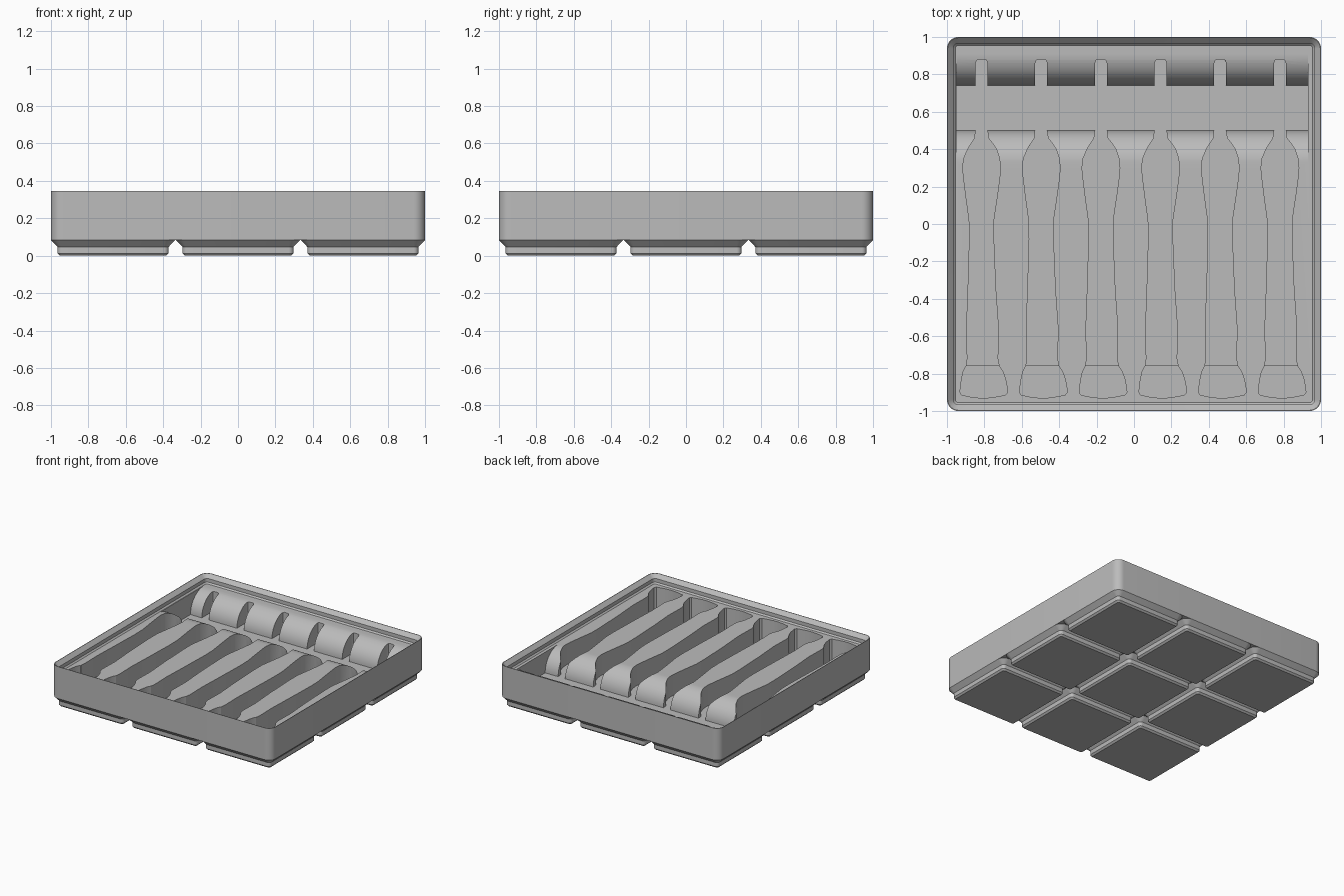
import bpy, bmesh, math

if "Cube" in bpy.data.objects:
    bpy.data.objects.remove(bpy.data.objects["Cube"])

FLOOR, HEAD_FLOOR, TOP, RIM = 0.105, 0.092, 0.275, 0.345
BASE = 0.083

grey = bpy.data.materials.new("light_grey")
grey.diffuse_color = (0.5, 0.5, 0.5, 1)
grey.use_nodes = True
grey.node_tree.nodes["Principled BSDF"].inputs["Base Color"].default_value = grey.diffuse_color


def finish(bm, name):
    bmesh.ops.recalc_face_normals(bm, faces=bm.faces)
    me = bpy.data.meshes.new(name)
    bm.to_mesh(me)
    bm.free()
    me.materials.append(grey)
    ob = bpy.data.objects.new(name, me)
    bpy.context.collection.objects.link(ob)
    return ob


def loft(name, rings):
    """Skin rings of equal point count and cap both ends."""
    bm = bmesh.new()
    loops = [[bm.verts.new(p) for p in ring] for ring in rings]
    n = len(loops[0])
    for a, b in zip(loops, loops[1:]):
        for i in range(n):
            j = (i + 1) % n
            bm.faces.new((a[i], a[j], b[j], b[i]))
    bm.faces.new(loops[0])
    bm.faces.new(loops[-1])
    return finish(bm, name)


def rounded_square(cx, cy, half, r, z, seg=8):
    pts = []
    for k, (sx, sy) in enumerate([(1, 1), (-1, 1), (-1, -1), (1, -1)]):
        for i in range(seg + 1):
            a = math.pi / 2 * (k + i / seg)
            pts.append((cx + sx * (half - r) + r * math.cos(a),
                        cy + sy * (half - r) + r * math.sin(a), z))
    return pts


def smooth(ob):
    bpy.ops.object.select_all(action='DESELECT')
    ob.select_set(True)
    bpy.context.view_layer.objects.active = ob
    bpy.ops.object.shade_smooth_by_angle(angle=math.radians(30))


def prism(name, pts, z0):
    return loft(name, [[(x, y, z) for x, y in pts] for z in (z0, TOP + 0.03)])


# Tray body with stacking lip: (inset, height) from underside, over the rim, to the deck
profile = [(0, BASE), (0, RIM), (0.004, RIM), (0.034, 0.315), (0.034, 0.286), (0.045, TOP)]
tray = loft("tray_body", [rounded_square(0, 0, 1 - d, 0.062 - d, z) for d, z in profile])

# Finger trough with convex rounded edges
R = TOP - FLOOR
arc = [math.pi / 2 * i / 16 for i in range(17)]
front = [(0.5 - R + R * math.cos(a), FLOOR + R * math.sin(a)) for a in arc]
back = [(0.74 + R - R * math.cos(a), FLOOR + R * math.sin(a)) for a in arc]
section = (front + [(0.5 - R, TOP + 0.03), (0.74 + R, TOP + 0.03)] + back[::-1])
cutters = [loft("trough_cutter", [[(x, y, z) for y, z in section] for x in (-0.95, 0.93)])]

# Tool pocket outlines: (y, left, right) from the shaft centre line
handle = [(0.88, -0.018, 0.018), (0.875, -0.026, 0.026), (0.86, -0.032, 0.032),
          (0.50, -0.032, 0.032), (0.46, -0.036, 0.036), (0.43, -0.056, 0.060),
          (0.40, -0.074, 0.080), (0.35, -0.095, 0.096), (0.30, -0.101, 0.101),
          (0.25, -0.096, 0.097), (0.16, -0.085, 0.085), (0.02, -0.066, 0.064),
          (-0.08, -0.064, 0.064), (-0.35, -0.072, 0.075), (-0.56, -0.080, 0.090),
          (-0.72, -0.076, 0.086), (-0.76, -0.082, 0.094), (-0.77, -0.082, 0.094)]
head = [(-0.76, -0.083, 0.095), (-0.79, -0.098, 0.114), (-0.83, -0.107, 0.128),
        (-0.87, -0.113, 0.136), (-0.90, -0.115, 0.139), (-0.914, -0.107, 0.128),
        (-0.924, -0.060, 0.075), (-0.93, -0.010, 0.030)]
for i in range(6):
    cx = -0.815 + 0.319 * i
    for label, rows, z in (("handle", handle, FLOOR), ("head", head, HEAD_FLOOR)):
        pts = [(cx + l, y) for y, l, r in rows] + [(cx + r, y) for y, l, r in rows[::-1]]
        cutters.append(prism(label + "_cutter", pts, z))

# Cut the trough and pockets out of the body
for c in cutters:
    mod = tray.modifiers.new("cut", 'BOOLEAN')
    mod.operation, mod.solver, mod.object = 'DIFFERENCE', 'EXACT', c
    c.hide_render = True
bpy.context.view_layer.update()
cut = bpy.data.meshes.new_from_object(
    tray.evaluated_get(bpy.context.evaluated_depsgraph_get()))
tray.modifiers.clear()
tray.data = cut
for c in cutters:
    bpy.data.objects.remove(c)
smooth(tray)

# Nine stepped feet: (half width, corner radius, height)
steps = [(0.284, 0.013, 0), (0.297, 0.026, 0.013), (0.297, 0.026, 0.047), (0.332, 0.061, BASE)]
for ix in (-1, 0, 1):
    for iy in (-1, 0, 1):
        foot = loft("foot", [rounded_square(ix * 0.668, iy * 0.668, h, r, z, 6)
                             for h, r, z in steps])
        smooth(foot)
